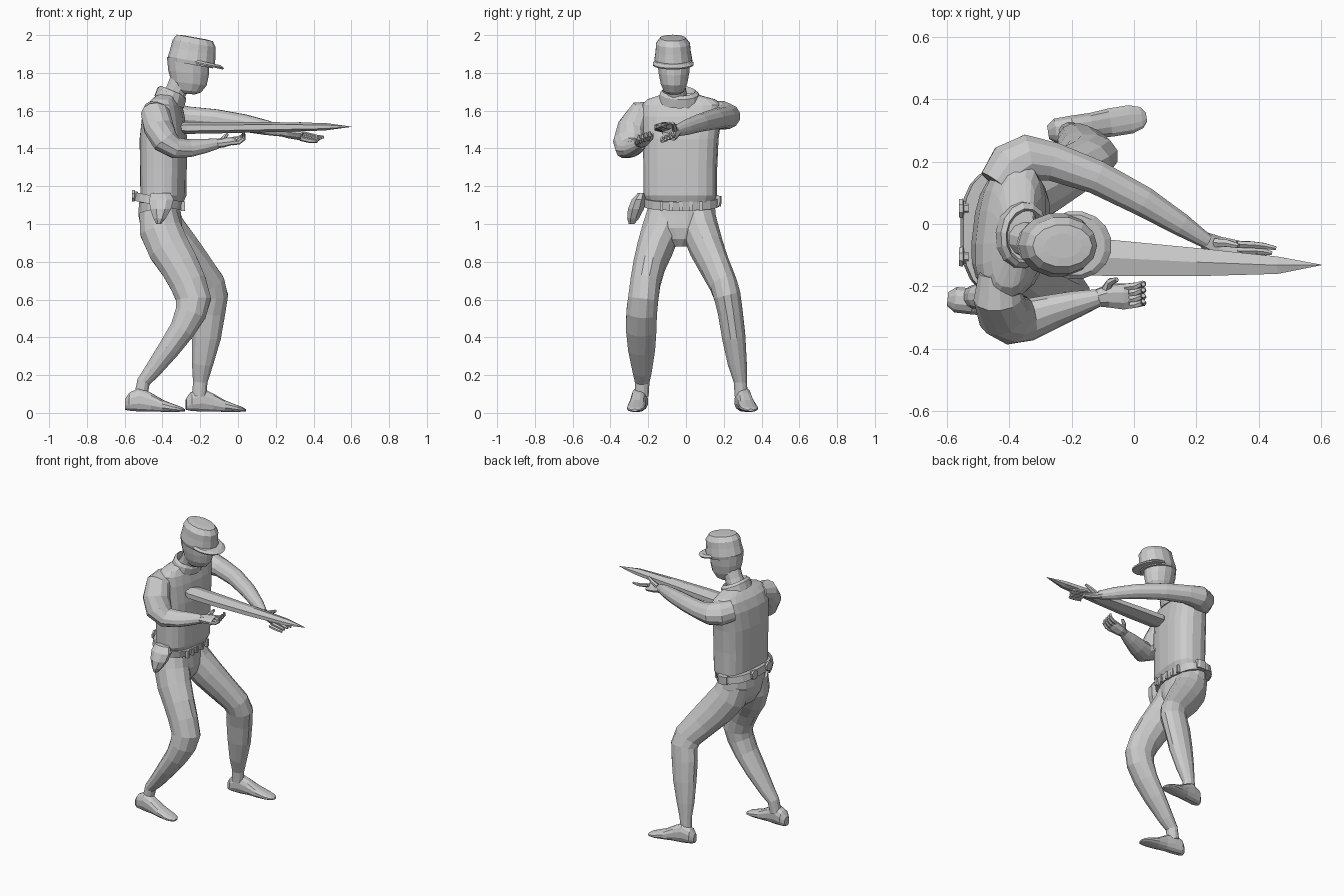
import bpy, bmesh, math
from mathutils import Vector


def finish(name, bm):
    bmesh.ops.recalc_face_normals(bm, faces=bm.faces)
    me = bpy.data.meshes.new(name)
    bm.to_mesh(me)
    bm.free()
    ob = bpy.data.objects.new(name, me)
    bpy.context.collection.objects.link(ob)
    return ob


def loft(name, rings, ref=(0, 1, 0), n=12, axis=None, power=1.0, caps=True):
    """Rings are (x, y, z, half size along ref, half size across)."""
    bm = bmesh.new()
    pts = [Vector(r[:3]) for r in rings]
    loops = []
    for i, r in enumerate(rings):
        if axis:
            t = Vector(axis).normalized()
        else:
            t = Vector()
            if i > 0:
                t += (pts[i] - pts[i - 1]).normalized()
            if i < len(pts) - 1:
                t += (pts[i + 1] - pts[i]).normalized()
            t.normalize()
        u = Vector(ref)
        u = (u - t * u.dot(t)).normalized()
        v = t.cross(u)
        loop = []
        for k in range(n):
            a = 2 * math.pi * (k + 0.5) / n
            c, s = math.cos(a), math.sin(a)
            c = math.copysign(abs(c) ** power, c)
            s = math.copysign(abs(s) ** power, s)
            loop.append(bm.verts.new(pts[i] + u * c * r[3] + v * s * r[4]))
        loops.append(loop)
    for a, b in zip(loops, loops[1:]):
        for k in range(n):
            bm.faces.new((a[k], a[(k + 1) % n], b[(k + 1) % n], b[k]))
    if caps:
        bm.faces.new(loops[0])
        bm.faces.new(loops[-1])
    return finish(name, bm)


def band(name, c, a, b, h, thick, axis, ref=(0, 1, 0), n=20, power=0.8):
    """Closed strap around an oval."""
    t = Vector(axis).normalized() * h / 2
    lo, hi = Vector(c) - t, Vector(c) + t
    return loft(name, [(*lo, a - thick, b - thick), (*lo, a, b), (*hi, a, b),
                       (*hi, a - thick, b - thick)], ref, n, axis, power)


# Torso, turned slightly with the left shoulder forward
TWIST = (0.12, 1, 0)
loft("torso", [(-.405, -.03, 1.11, .18, .11), (-.395, -.03, 1.15, .195, .118),
               (-.395, -.03, 1.30, .195, .12), (-.395, -.028, 1.45, .2, .122),
               (-.395, -.025, 1.57, .215, .108), (-.39, -.02, 1.63, .215, .088),
               (-.385, -.025, 1.66, .18, .065), (-.37, -.035, 1.69, .08, .05)],
     TWIST, 20, (0, 0, 1), 0.75)
loft("collar", [(-.365, -.035, 1.645, .115, .085), (-.35, -.035, 1.69, .105, .083),
                (-.345, -.038, 1.705, .088, .07), (-.355, -.038, 1.67, .07, .055)],
     TWIST, 14, (.42, 0, 1))

# Neck, head and cap
loft("neck", [(-.36, -.045, 1.64, .062, .062), (-.325, -.055, 1.71, .055, .058),
              (-.29, -.062, 1.77, .058, .07)])
loft("head", [(-.27, -.064, 1.69, .035, .04), (-.263, -.064, 1.705, .055, .068),
              (-.26, -.064, 1.745, .072, .095), (-.262, -.064, 1.80, .083, .108),
              (-.265, -.065, 1.87, .09, .112)], n=14, axis=(.12, 0, 1))
loft("cap", [(-.25, -.067, 1.845, .098, .118), (-.246, -.067, 1.865, .103, .127),
             (-.238, -.068, 1.915, .095, .12), (-.232, -.069, 1.955, .092, .116),
             (-.229, -.07, 1.985, .068, .097), (-.228, -.07, 1.988, .04, .06)],
     n=14, axis=(.18, 0, 1))
loft("cap_brim", [(-.19, -.068, 1.842, .108, .115), (-.188, -.068, 1.85, .11, .12),
                  (-.19, -.068, 1.862, .098, .1)], n=16, axis=(.22, 0, 1))

# Hips and legs
loft("hips", [(-.415, -.025, 1.13, .18, .11), (-.415, -.025, 1.05, .185, .115),
              (-.405, -.027, .98, .165, .112), (-.395, -.03, .92, .1, .09),
              (-.385, -.03, .88, .04, .05)], n=16, axis=(0, 0, 1))
loft("right_leg", [(-.425, -.115, 1.07, .09, .1), (-.41, -.13, .97, .105, .115),
                   (-.365, -.165, .87, .097, .115), (-.31, -.195, .78, .087, .106),
                   (-.265, -.215, .69, .082, .1), (-.235, -.227, .6, .083, .096),
                   (-.25, -.235, .53, .084, .085), (-.295, -.237, .44, .083, .07),
                   (-.365, -.235, .34, .074, .06), (-.455, -.232, .22, .052, .045),
                   (-.5, -.232, .165, .04, .036), (-.515, -.235, .09, .038, .036)])
loft("left_leg", [(-.42, .06, 1.07, .09, .1), (-.385, .075, .97, .1, .112),
                  (-.31, .11, .87, .092, .11), (-.235, .15, .78, .082, .1),
                  (-.155, .198, .68, .075, .09), (-.14, .218, .62, .074, .09),
                  (-.155, .235, .53, .068, .09), (-.168, .253, .4, .064, .08),
                  (-.188, .272, .26, .052, .058), (-.2, .288, .165, .036, .04),
                  (-.205, .292, .09, .036, .038)])

# Feet: same profile, placed twice
FOOT = [(0, .045, .022, .03), (.025, .06, .042, .05), (.08, .07, .043, .065),
        (.14, .055, .042, .05), (.2, .037, .047, .032), (.265, .024, .047, .019),
        (.3, .018, .035, .012), (.315, .014, .015, .006)]
for name, hx, hy, turn in (("right_foot", -.597, -.24, -.1), ("left_foot", -.275, .293, .16)):
    loft(name, [(hx + d, hy + d * turn, z, w, h) for d, z, w, h in FOOT],
         axis=(1, turn, 0), power=.85)

# Arms
UP = (0, 0, 1)
loft("left_arm", [(-.43, .12, 1.585, .07, .075), (-.385, .18, 1.575, .078, .09),
                  (-.335, .212, 1.57, .07, .078), (-.26, .2, 1.565, .058, .064),
                  (-.12, .15, 1.555, .054, .056), (.03, .072, 1.535, .047, .05),
                  (.15, -.002, 1.51, .04, .038), (.235, -.057, 1.49, .028, .024)], UP)
loft("right_arm", [(-.43, -.16, 1.6, .05, .07), (-.435, -.235, 1.58, .075, .08),
                   (-.42, -.285, 1.51, .075, .085), (-.385, -.305, 1.44, .07, .085),
                   (-.33, -.305, 1.402, .055, .07), (-.26, -.28, 1.402, .046, .058),
                   (-.18, -.255, 1.413, .038, .044), (-.11, -.235, 1.425, .028, .028)], (.4, -.4, 1))

# Hands
def hand(name, palm, fingers, thumb, ref):
    loft(name + "_palm", palm, ref, 8)
    for i, path in enumerate(fingers):
        loft(f"{name}_finger_{i + 1}", [(*p, r, r) for p, r in zip(path, (.012, .012, .011, .007))], (.1, .5, 1), 6)
    loft(name + "_thumb", [(*p, r, r) for p, r in zip(thumb, (.016, .013, .008))], (.1, .5, 1), 6)


hand("right_hand",
     [(-.12, -.237, 1.425, .028, .024), (-.08, -.23, 1.43, .04, .024), (-.03, -.232, 1.44, .045, .018),
      (-.015, -.232, 1.442, .04, .013)],
     [[(-.03, -.262 + .02 * i, 1.428 + .007 * i), (.005, -.258 + .02 * i, 1.433 + .007 * i),
       (.03, -.252 + .02 * i, 1.45 + .007 * i), (.03, -.247 + .018 * i, 1.472 + .006 * i)] for i in range(4)],
     [(-.09, -.21, 1.435), (-.075, -.185, 1.455), (-.055, -.178, 1.478)], (0, 1, .25))
hand("left_hand",
     [(.225, -.052, 1.49, .028, .024), (.27, -.072, 1.476, .036, .02), (.33, -.09, 1.466, .042, .017),
      (.345, -.092, 1.465, .04, .013)],
     [[(.33, -.065 - .02 * i, 1.482 - .01 * i), (.375, -.066 - .019 * i, 1.472 - .01 * i),
       (.415, -.07 - .018 * i, 1.462 - .008 * i), (.455 - .013 * i, -.078 - .016 * i, 1.46 - .006 * i)] for i in range(4)],
     [(.26, -.06, 1.495), (.3, -.062, 1.515), (.335, -.07, 1.535)], (0, 1, -.5))

# Long faceted spike held at the chest
loft("spike", [(-.31, -.095, 1.508, .045, .026), (-.27, -.097, 1.509, .07, .032),
               (-.1, -.107, 1.51, .068, .03), (.2, -.122, 1.513, .052, .026),
               (.46, -.132, 1.515, .032, .02), (.6, -.131, 1.515, .001, .001)],
     n=6, axis=(1, 0, 0))

# Belt, loops, pouches and holster
TILT = (.2, 0, 1)
band("belt", (-.42, -.025, 1.12), .202, .135, .045, .02, TILT)
for i in range(5):
    y = -.13 + .052 * i
    loft(f"belt_loop_{i + 1}", [(-.292, y, 1.07, .01, .012), (-.292, y, 1.12, .01, .012)], n=4, power=.5)
for i, y in enumerate((-.105, .05)):
    loft(f"back_pouch_{i + 1}", [(-.53, y, 1.15, .022, .022), (-.545, y, 1.15, .024, .024),
                                 (-.548, y, 1.15, .034, .034), (-.56, y, 1.15, .032, .032)], n=8)
loft("side_pouch", [(-.4, .165, 1.095, .022, .035), (-.4, .17, 1.15, .02, .035)], n=8, power=.6)
loft("holster", [(-.41, -.235, 1.165, .02, .055), (-.405, -.25, 1.13, .04, .07),
                 (-.41, -.265, 1.08, .046, .06), (-.415, -.28, 1.03, .034, .035),
                 (-.42, -.288, 1.0, .016, .014)], n=8, axis=(0, 0, 1))
